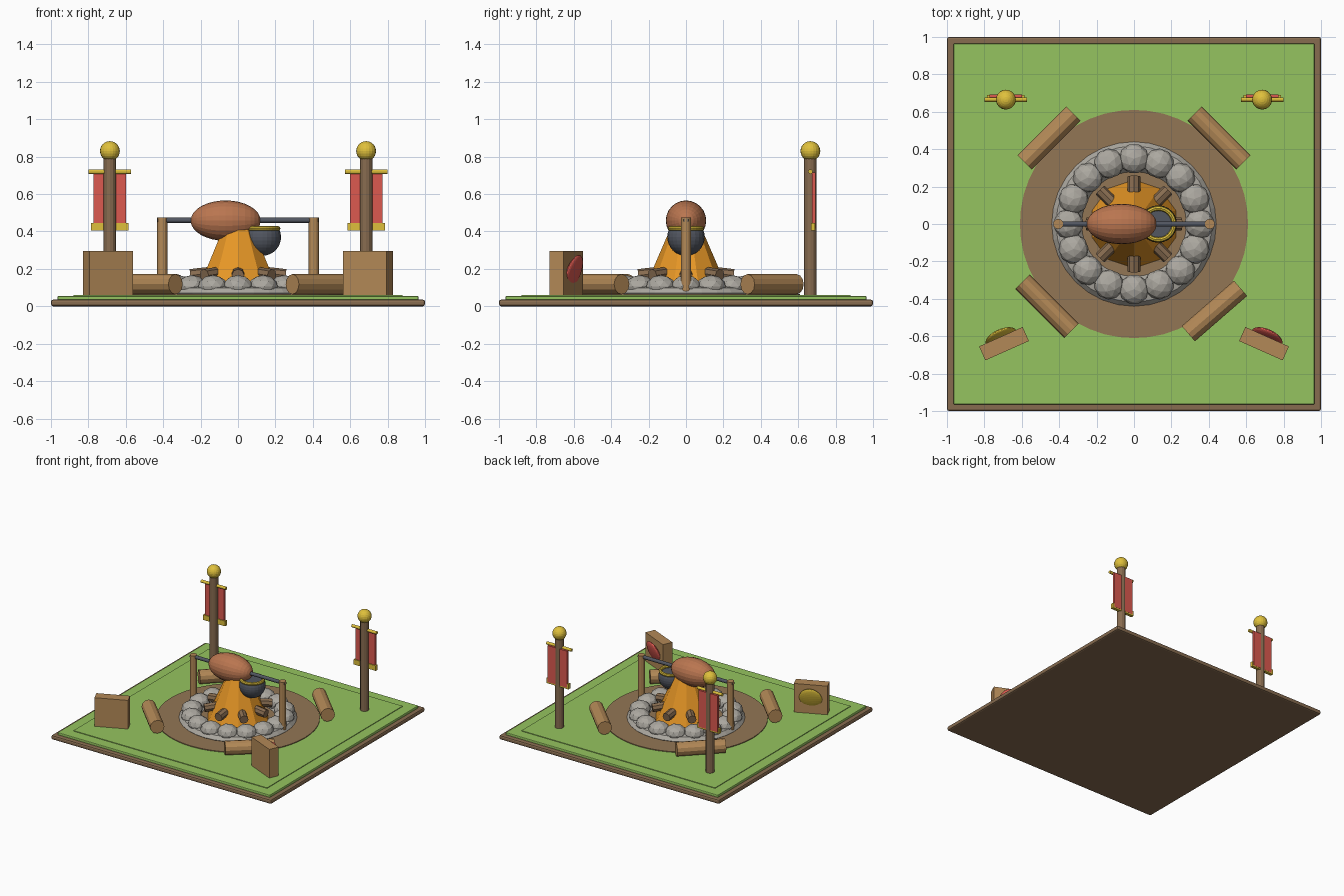
import bpy
import bmesh
from math import cos, sin, pi, radians
from mathutils import Matrix, Vector

if "Cube" in bpy.data.objects:
    bpy.data.objects.remove(bpy.data.objects["Cube"])


def material(name, r, g, b):
    m = bpy.data.materials.new(name)
    m.use_nodes = True
    m.diffuse_color = (r, g, b, 1)
    bsdf = next(n for n in m.node_tree.nodes if n.type == "BSDF_PRINCIPLED")
    bsdf.inputs["Base Color"].default_value = (r, g, b, 1)
    bsdf.inputs["Roughness"].default_value = 0.9
    return m


GRASS = material("grass green", 0.30, 0.55, 0.115)
DIRT = material("dirt brown", 0.29, 0.18, 0.09)
BARK = material("dark wood", 0.245, 0.15, 0.08)
WOOD = material("light wood", 0.45, 0.25, 0.095)
STONE = material("stone grey", 0.41, 0.39, 0.35)
FLAME = material("flame orange", 0.83, 0.32, 0.02)
MEAT = material("roast brown", 0.49, 0.18, 0.08)
IRON = material("iron", 0.085, 0.095, 0.12)
GOLD = material("gold", 0.74, 0.53, 0.045)
RED = material("cloth red", 0.72, 0.10, 0.08)


def finish(name, bm, mat, loc=(0, 0, 0), rot=None):
    """Turn a bmesh into a placed, coloured object."""
    bmesh.ops.recalc_face_normals(bm, faces=bm.faces)
    mesh = bpy.data.meshes.new(name)
    bm.to_mesh(mesh)
    bm.free()
    mesh.materials.append(mat)
    ob = bpy.data.objects.new(name, mesh)
    bpy.context.collection.objects.link(ob)
    ob.matrix_world = Matrix.Translation(loc) @ (rot or Matrix())
    return ob


def box(name, mat, size, loc, turn=0, bevel=0):
    bm = bmesh.new()
    bmesh.ops.create_cube(bm, size=1)
    bmesh.ops.scale(bm, vec=size, verts=bm.verts)
    ob = finish(name, bm, mat, loc, Matrix.Rotation(turn, 4, "Z"))
    if bevel:
        mod = ob.modifiers.new("soft edges", "BEVEL")
        mod.width = bevel
        mod.segments = 2
    return ob


def rod(name, mat, start, end, r1, r2=None, sides=12):
    """Cylinder or tapered cone between two points."""
    start, end = Vector(start), Vector(end)
    axis = end - start
    bm = bmesh.new()
    bmesh.ops.create_cone(bm, cap_ends=True, segments=sides, radius1=r1,
                          radius2=r1 if r2 is None else r2, depth=axis.length)
    rot = axis.to_track_quat("Z", "Y").to_matrix().to_4x4()
    return finish(name, bm, mat, (start + end) / 2, rot)


def ball(name, mat, radii, loc, rot=None, segs=24, rings=16, top=None):
    """Ellipsoid, optionally sliced flat at a height above its centre."""
    bm = bmesh.new()
    bmesh.ops.create_uvsphere(bm, u_segments=segs, v_segments=rings, radius=1)
    bmesh.ops.scale(bm, vec=radii, verts=bm.verts)
    if top is not None:
        res = bmesh.ops.bisect_plane(
            bm, geom=bm.verts[:] + bm.edges[:] + bm.faces[:],
            plane_co=(0, 0, top), plane_no=(0, 0, 1), clear_outer=True)
        edges = [e for e in res["geom_cut"] if isinstance(e, bmesh.types.BMEdge)]
        bmesh.ops.holes_fill(bm, edges=edges)
    return finish(name, bm, mat, loc, rot)


def torus(name, mat, major, minor, loc, flat=1, segs=32, sides=8):
    bm = bmesh.new()
    loops = []
    for i in range(segs):
        a = 2 * pi * i / segs
        loop = []
        for j in range(sides):
            b = 2 * pi * j / sides
            r = major + minor * cos(b)
            loop.append(bm.verts.new((r * cos(a), r * sin(a), flat * minor * sin(b))))
        loops.append(loop)
    for i in range(segs):
        p, q = loops[i], loops[(i + 1) % segs]
        for j in range(sides):
            k = (j + 1) % sides
            bm.faces.new((p[j], q[j], q[k], p[k]))
    return finish(name, bm, mat, loc)


# Ground: wooden tray, two grass layers, round dirt patch
box("base_slab", BARK, (2, 2, 0.036), (0, 0, 0.018), bevel=0.012)
box("grass_lower", GRASS, (1.93, 1.93, 0.03), (0, 0, 0.04), bevel=0.006)
box("grass_upper", GRASS, (1.76, 1.76, 0.02), (0, 0, 0.05))
rod("dirt_patch", DIRT, (0, 0, 0.04), (0, 0, 0.066), 0.61, sides=48)

# Fire pit: stone ring, boulders, kindling, flame
torus("stone_ring", STONE, 0.36, 0.08, (0, 0, 0.07), flat=0.5)
for i in range(16):
    a = 2 * pi * i / 16
    bm = bmesh.new()
    bmesh.ops.create_icosphere(bm, subdivisions=2, radius=1)
    bmesh.ops.scale(bm, vec=(0.08, 0.08, 0.062), verts=bm.verts)
    finish(f"pit_stone_{i + 1}", bm, STONE, (0.35 * cos(a), 0.35 * sin(a), 0.105),
           Matrix.Rotation(a, 4, "Z"))
for i in range(8):
    a = 2 * pi * i / 8
    rod(f"kindling_{i + 1}", BARK, (0.255 * cos(a), 0.255 * sin(a), 0.165),
        (0.08 * cos(a), 0.08 * sin(a), 0.185), 0.034, sides=8)
rod("flame", FLAME, (0, 0, 0.066), (0, 0, 0.47), 0.235, 0.06, sides=10)

# Spit with roast
for side, x in (("left", 0.405), ("right", -0.405)):
    rod(f"spit_post_{side}", WOOD, (x, 0, 0.06), (x, 0, 0.475), 0.027)
rod("spit_bar", IRON, (-0.43, 0, 0.46), (0.43, 0, 0.46), 0.014)
ball("roast", MEAT, (0.108, 0.108, 0.187), (-0.066, 0, 0.458), Matrix.Rotation(pi / 2, 4, "Y"))

# Cooking pot with a raised rim
ball("pot", IRON, (0.1, 0.1, 0.1), (0.13, 0, 0.37), top=0.036)
torus("pot_rim", GOLD, 0.084, 0.013, (0.13, 0, 0.416))

# Log benches around the pit: centre and direction
for i, (x, y, deg) in enumerate(((0.455, 0.46, -45), (-0.455, 0.46, 45),
                                 (-0.465, -0.44, -45), (0.43, -0.465, 41))):
    c = Vector((x, y, 0.118))
    d = Vector((cos(radians(deg)), sin(radians(deg)), 0)) * 0.185
    rod(f"log_bench_{i + 1}", WOOD, c - d, c + d, 0.054)

# Banners and shield boards, one on each side
for side, s, colour in (("left", 1, RED), ("right", -1, GOLD)):
    x, y = 0.685 * s, 0.665
    rod(f"banner_post_{side}", BARK, (x, y, 0.05), (x, y, 0.81), 0.033)
    ball(f"banner_finial_{side}", GOLD, (0.053,) * 3, (x, y, 0.83), segs=20, rings=12)
    rod(f"banner_crossbar_{side}", GOLD, (x - 0.113, y, 0.72), (x + 0.113, y, 0.72), 0.012)
    box(f"banner_cloth_{side}", RED, (0.175, 0.018, 0.3), (x, y + 0.018, 0.565))
    box(f"banner_hem_{side}", GOLD, (0.2, 0.024, 0.042), (x, y + 0.014, 0.425))

    # Shield leans out at the top, its foot sunk into the board
    turn = Matrix.Rotation(radians(-24) * s, 4, "Z")
    centre = Vector((0.695 * s, -0.64, 0.175))
    box(f"shield_board_{side}", WOOD, (0.255, 0.082, 0.24), centre, radians(-24) * s)
    ball(f"shield_{side}", colour, (0.088, 0.022, 0.1), centre + turn @ Vector((0, 0.041, 0.005)),
         turn @ Matrix.Rotation(radians(-20), 4, "X"))
